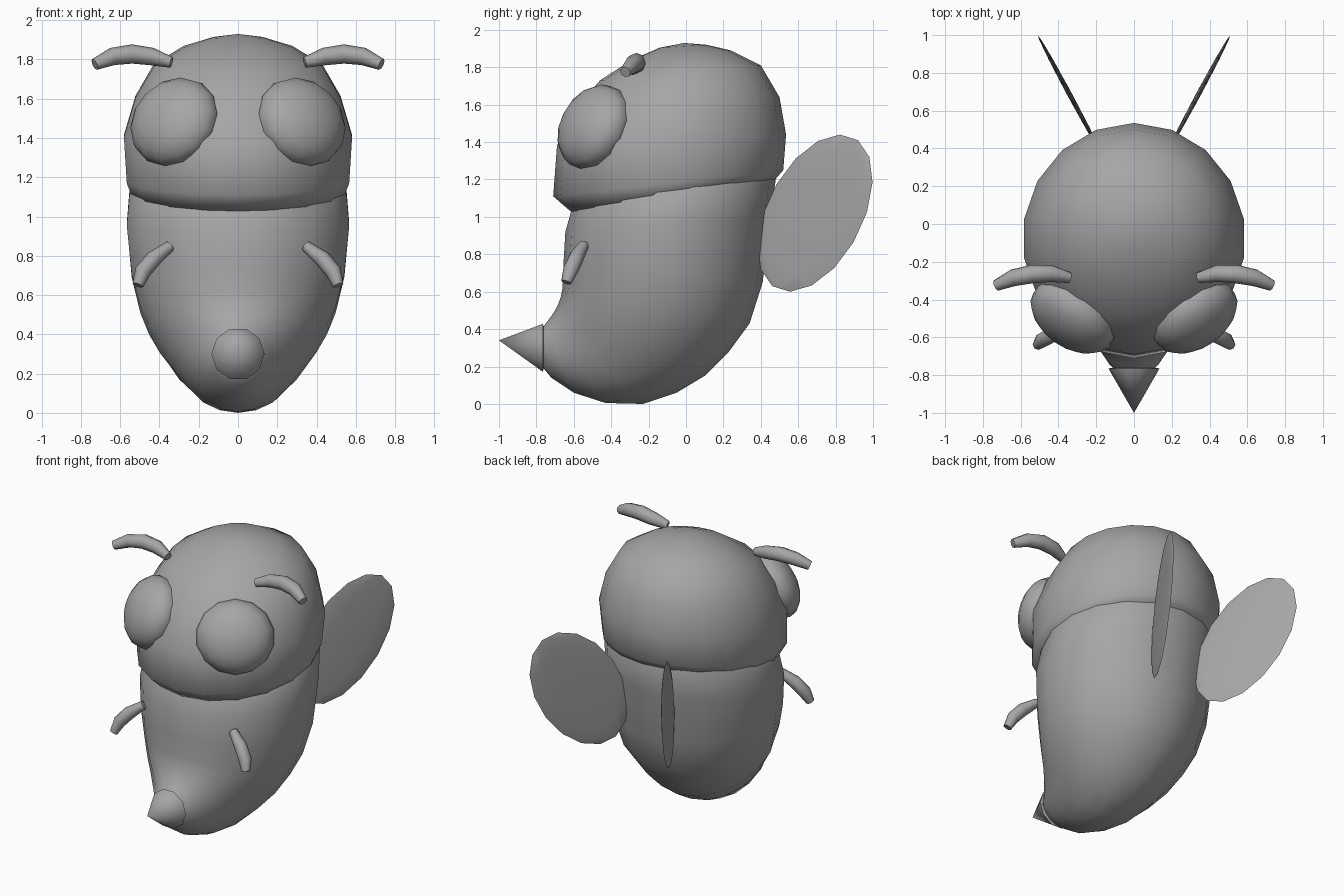
import bpy, bmesh, math
from mathutils import Vector, Matrix

if "Cube" in bpy.data.objects:
    bpy.data.objects.remove(bpy.data.objects["Cube"])

grey = bpy.data.materials.new("warm_grey")
grey.diffuse_color = (0.38, 0.38, 0.38, 1)
grey.use_nodes = True
grey.node_tree.nodes["Principled BSDF"].inputs["Base Color"].default_value = grey.diffuse_color


def finish(bm, name, angle=50):
    bmesh.ops.recalc_face_normals(bm, faces=bm.faces[:])
    mesh = bpy.data.meshes.new(name)
    bm.to_mesh(mesh)
    bm.free()
    mesh.materials.append(grey)
    obj = bpy.data.objects.new(name, mesh)
    bpy.context.collection.objects.link(obj)
    bpy.ops.object.select_all(action='DESELECT')
    obj.select_set(True)
    bpy.context.view_layer.objects.active = obj
    bpy.ops.object.shade_smooth_by_angle(angle=math.radians(angle))
    return obj


def skin(name, rings, start, end, angle=50):
    """Join a list of point rings and close both ends with a pole point."""
    bm = bmesh.new()
    loops = [[bm.verts.new(p) for p in ring] for ring in rings]
    n = len(loops[0])
    for a, b in zip(loops, loops[1:]):
        for i in range(n):
            j = (i + 1) % n
            bm.faces.new((a[i], a[j], b[j], b[i]))
    for loop, pole in ((loops[0], start), (loops[-1], end)):
        tip = bm.verts.new(pole)
        for i in range(n):
            bm.faces.new((loop[i], loop[(i + 1) % n], tip))
    return finish(bm, name, angle)


def tilted_ring(back_y, back_z, front_y, front_z, half_width, n=18):
    """Oval ring spanning a back point and a front point on the centre plane."""
    back, front = Vector((0, back_y, back_z)), Vector((0, front_y, front_z))
    mid, arm = (back + front) / 2, (front - back) / 2
    turn = [2 * math.pi * i / n for i in range(n)]
    return [mid + arm * math.cos(t) + Vector((half_width * math.sin(t), 0, 0)) for t in turn]


def tube(name, path, radii, n=8):
    pts = [Vector(p) for p in path]
    rings = []
    for i, p in enumerate(pts):
        along = (pts[min(i + 1, len(pts) - 1)] - pts[max(i - 1, 0)]).normalized()
        u = along.cross(Vector((0, 1, 0))).normalized()
        v = along.cross(u)
        rings.append([p + radii[i] * (u * math.cos(2 * math.pi * k / n) + v * math.sin(2 * math.pi * k / n))
                      for k in range(n)])
    return skin(name, rings, pts[0], pts[-1])


def ellipsoid(name, centre, axes, radii, segments, rings):
    """Sphere stretched along three given axes; the third axis holds the poles."""
    bm = bmesh.new()
    bmesh.ops.create_uvsphere(bm, u_segments=segments, v_segments=rings, radius=1)
    m = Matrix([Vector(a) * r for a, r in zip(axes, radii)]).transposed().to_4x4()
    m.translation = Vector(centre)
    bm.transform(m)
    return finish(bm, name)


# Curled abdomen: back y, back z, front y, front z, half width
body = [
    (0.40, 1.35, -0.45, 1.28, 0.45), (0.48, 1.20, -0.60, 1.08, 0.56),
    (0.45, 1.00, -0.645, 0.92, 0.575), (0.41, 0.65, -0.655, 0.75, 0.55),
    (0.34, 0.43, -0.66, 0.62, 0.505), (0.23, 0.28, -0.67, 0.57, 0.46),
    (0.10, 0.15, -0.685, 0.53, 0.405), (-0.05, 0.06, -0.70, 0.50, 0.345),
    (-0.23, 0.0, -0.72, 0.47, 0.28), (-0.43, 0.005, -0.735, 0.45, 0.22),
    (-0.60, 0.06, -0.75, 0.43, 0.17), (-0.72, 0.14, -0.765, 0.41, 0.13),
    (-0.77, 0.20, -0.77, 0.40, 0.10)]
skin("abdomen", [tilted_ring(*r) for r in body], (0, 0, 1.4), (0, -0.775, 0.3), 80)

# Domed head overlapping the abdomen like a cap
head = [
    (0.46, 1.18, -0.60, 1.015, 0.54), (0.52, 1.25, -0.71, 1.11, 0.575),
    (0.535, 1.44, -0.69, 1.38, 0.59), (0.50, 1.64, -0.59, 1.58, 0.53),
    (0.40, 1.81, -0.46, 1.73, 0.435), (0.24, 1.89, -0.29, 1.84, 0.28),
    (0.11, 1.92, -0.14, 1.905, 0.13)]
skin("head", [tilted_ring(*r) for r in head], (0, -0.05, 1.2), (0, -0.01, 1.93), 80)

# Stinger
base = [(0.135 * math.cos(2 * math.pi * k / 10), -0.765, 0.30 + 0.135 * math.sin(2 * math.pi * k / 10))
        for k in range(10)]
skin("stinger", [base], (0, -0.74, 0.30), (0, -1.0, 0.34))

for s, side in ((-1, "left"), (1, "right")):
    # Bulging eye facing outward, forward and up
    out = Vector((0.52 * s, -0.75, 0.40)).normalized()
    across = Vector((0.82 * s, 0.57, 0)).normalized()
    up = out.cross(across).normalized()
    ellipsoid("eye_" + side, (0.322 * s, -0.49, 1.48), (across, up, out), (0.25, 0.24, 0.15), 14, 10)

    # Antenna arching outward
    feeler = [(0.34, -0.285, 1.785), (0.44, -0.262, 1.815), (0.54, -0.265, 1.828),
              (0.64, -0.285, 1.815), (0.73, -0.325, 1.775)]
    tube("antenna_" + side, [(x * s, y, z) for x, y, z in feeler], (0.028, 0.045, 0.049, 0.045, 0.03))

    # Short arm
    arm = [(0.345, -0.545, 0.85), (0.43, -0.585, 0.785), (0.485, -0.615, 0.72), (0.51, -0.64, 0.65)]
    tube("arm_" + side, [(x * s, y, z) for x, y, z in arm], (0.028, 0.042, 0.042, 0.028))

    # Thin leaning wing
    spread = Vector((0.474 * s, 0.88, 0))
    lean = math.radians(33.7)
    long_axis = spread * math.sin(lean) + Vector((0, 0, math.cos(lean)))
    short_axis = spread * math.cos(lean) - Vector((0, 0, math.sin(lean)))
    ellipsoid("wing_" + side, (0.343 * s, 0.69, 1.02), (short_axis, long_axis.cross(short_axis), long_axis),
              (0.281, 0.013, 0.469), 12, 8)
